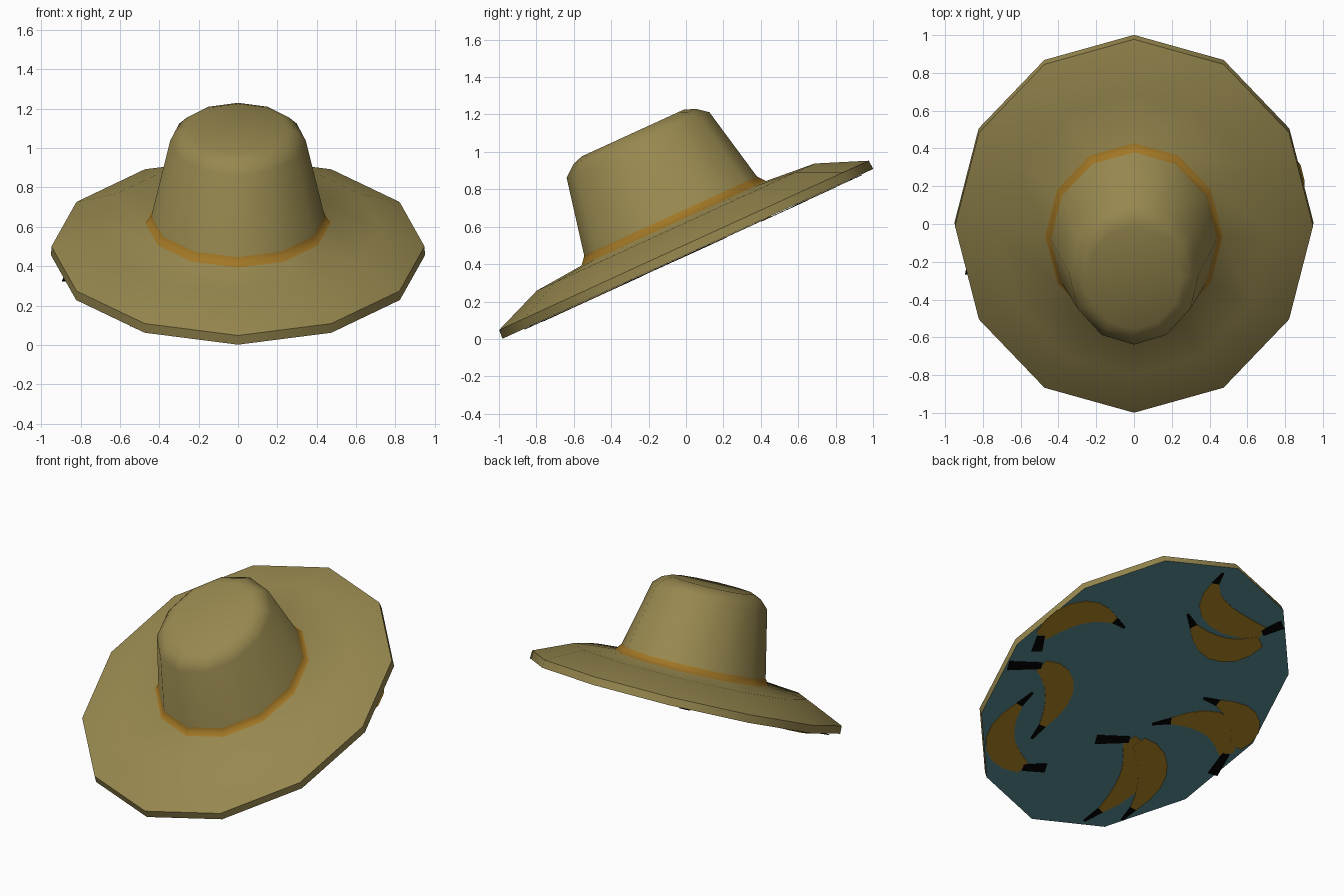
import bpy, bmesh, math
from mathutils import Vector

if "Cube" in bpy.data.objects:
    bpy.data.objects.remove(bpy.data.objects["Cube"], do_unlink=True)

TILT = math.radians(24.6)
CENTRE = (0, 0.01, 0.455)
SIDES = 12


def material(name, rgb):
    linear = [(c / 255) ** 2.2 for c in rgb] + [1]
    mat = bpy.data.materials.new(name)
    mat.use_nodes = True
    mat.diffuse_color = linear
    mat.node_tree.nodes["Principled BSDF"].inputs["Base Color"].default_value = linear
    return mat


straw = material("straw", (150, 135, 80))
band = material("orange band", (160, 118, 42))
lining = material("blue lining", (78, 120, 128))
fruit = material("banana brown", (155, 116, 36))
dark = material("dark stem", (10, 8, 5))


def make_object(name, bm, mats):
    mesh = bpy.data.meshes.new(name)
    bm.to_mesh(mesh)
    bm.free()
    for mat in mats:
        mesh.materials.append(mat)
    obj = bpy.data.objects.new(name, mesh)
    bpy.context.collection.objects.link(obj)
    obj.location = CENTRE
    obj.rotation_euler.x = TILT
    return obj


# Hat: stacked oval rings given as (side radius, front radius, height)
profile = [
    (0.95, 1.09, 0), (0.948, 1.087, 0.05),         # brim edge
    (0.715, 0.817, 0.157), (0.47, 0.542, 0.18),    # brim top
    (0.44, 0.508, 0.222),                          # band
    (0.345, 0.42, 0.64), (0.30, 0.36, 0.688),      # crown
    (0.25, 0.30, 0.71),
]
BAND_ROW = 3
bm = bmesh.new()
rings = []
for rx, ry, z in profile:
    angles = [math.tau * i / SIDES for i in range(SIDES)]
    rings.append([bm.verts.new((rx * math.sin(a), -ry * math.cos(a), z)) for a in angles])
for row, (low, high) in enumerate(zip(rings, rings[1:])):
    for i in range(SIDES):
        j = (i + 1) % SIDES
        face = bm.faces.new((low[i], low[j], high[j], high[i]))
        face.material_index = 1 if row == BAND_ROW else 0
bm.faces.new(rings[-1])
bm.faces.new(rings[0][::-1]).material_index = 2
hat = make_object("hat", bm, [straw, band, lining])
bpy.ops.object.select_all(action="DESELECT")
hat.select_set(True)
bpy.context.view_layer.objects.active = hat
bpy.ops.object.shade_smooth_by_angle(angle=math.radians(60))


# Banana decorations: thin tapered ribbons under the brim
def ribbon(bm, points, widths, depth):
    pairs = []
    for i, p in enumerate(points):
        along = points[min(i + 1, len(points) - 1)] - points[max(i - 1, 0)]
        side = Vector((-along.y, along.x)).normalized() * widths[i]
        pairs.append([bm.verts.new((*q, -depth)) for q in (p - side, p + side)])
    faces = []
    for (a, b), (c, d) in zip(pairs, pairs[1:]):
        face = bm.faces.new((a, b, d, c))
        face.normal_update()
        if face.normal.z > 0:
            face.normal_flip()
        faces.append(face)
    return faces


def banana(name, start, middle, tip, stem=None, depth=0.005):
    a, m, b = Vector(start), Vector(middle), Vector(tip)
    control = 2 * m - (a + b) / 2
    widths = [0.045, 0.075, 0.09, 0.093, 0.09, 0.078, 0.055, 0.025, 0.008]
    steps = len(widths) - 1
    path = []
    for i in range(steps + 1):
        t = i / steps
        path.append(a * (1 - t) ** 2 + control * 2 * t * (1 - t) + b * t * t)
    bm = bmesh.new()
    ribbon(bm, path, widths, depth)[-1].material_index = 1
    if stem:
        for face in ribbon(bm, [a, Vector(stem)], [0.025, 0.035], depth + 0.001):
            face.material_index = 1
    obj = make_object(name, bm, [fruit, dark])
    plate = obj.modifiers.new("thickness", "SOLIDIFY")
    plate.thickness = 0.004


banana("banana_left_back", (0.85, 0.12), (0.71, 0.39), (0.39, 0.40), (0.80, 0.01))
banana("banana_left_middle", (0.70, -0.07), (0.46, -0.20), (0.40, -0.57), (0.90, -0.16))
banana("banana_left_front", (0.31, -0.78), (0.60, -0.64), (0.62, -0.27), (0.17, -0.72))
banana("banana_front_inner", (-0.19, -0.31), (-0.40, -0.56), (-0.32, -0.96), (0.01, -0.40))
banana("banana_front_outer", (-0.26, -0.30), (-0.51, -0.49), (-0.54, -0.85), depth=0.007)
banana("banana_right_inner", (-0.84, -0.14), (-0.60, 0.02), (-0.25, -0.15), (-0.86, -0.31))
banana("banana_right_outer", (-0.86, -0.07), (-0.77, 0.13), (-0.43, 0.16), depth=0.007)
banana("banana_back_outer", (-0.46, 0.74), (-0.06, 0.76), (0.07, 1.02), (-0.54, 0.85))
banana("banana_back_inner", (-0.49, 0.68), (-0.26, 0.52), (0.08, 0.66), depth=0.007)
